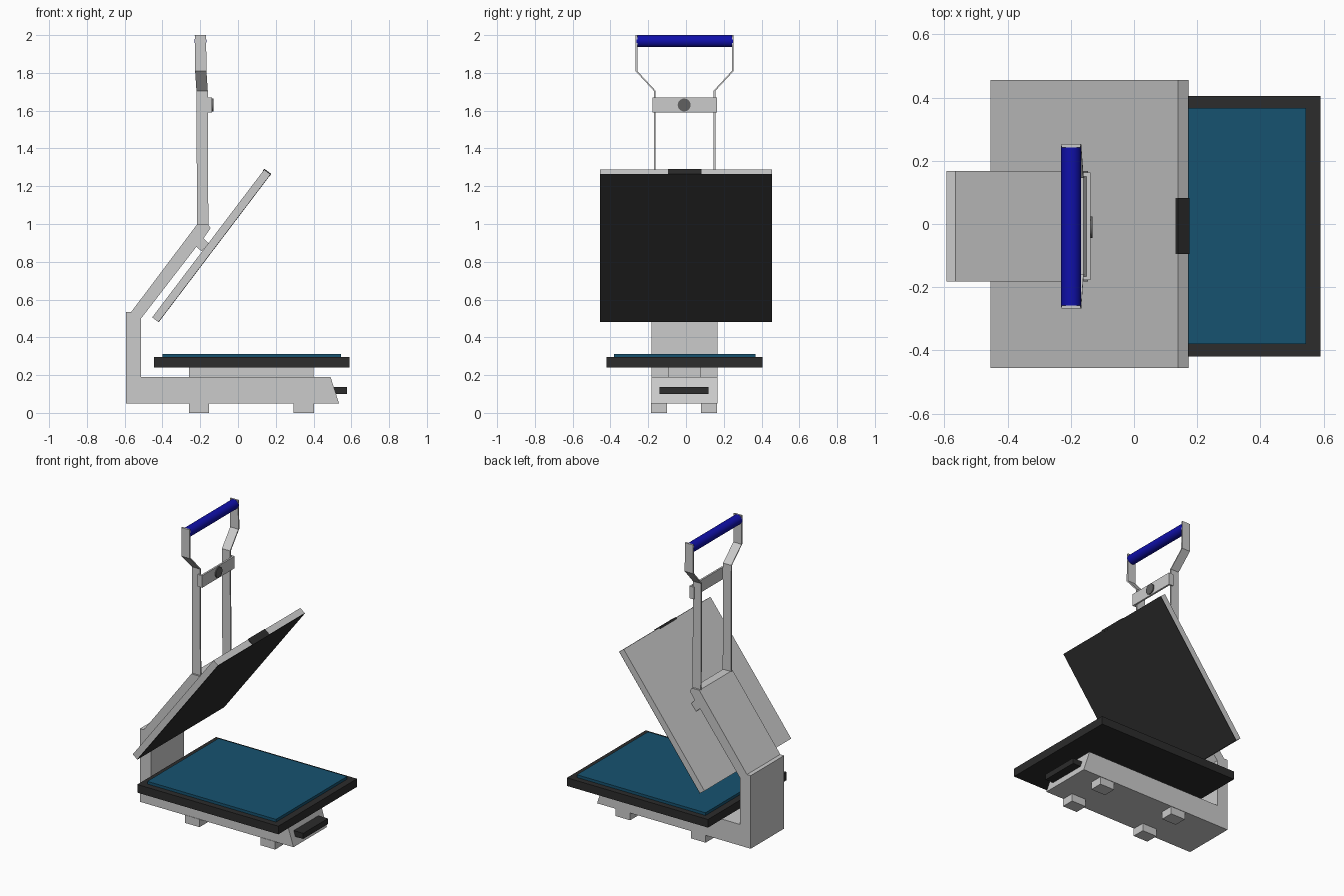
import bpy, bmesh, math
from mathutils import Vector

if "Cube" in bpy.data.objects:
    bpy.data.objects.remove(bpy.data.objects["Cube"])


def material(name, rgb):
    m = bpy.data.materials.new(name)
    m.diffuse_color = (*rgb, 1)
    m.use_nodes = True
    m.node_tree.nodes["Principled BSDF"].inputs["Base Color"].default_value = m.diffuse_color
    return m


BLACK = material("black", (0.025, 0.025, 0.025))
TEAL = material("teal", (0.008, 0.085, 0.16))
NAVY = material("navy", (0.005, 0.005, 0.4))


def finish(name, bm, mat=None):
    bmesh.ops.recalc_face_normals(bm, faces=bm.faces)
    me = bpy.data.meshes.new(name)
    bm.to_mesh(me)
    bm.free()
    ob = bpy.data.objects.new(name, me)
    bpy.context.collection.objects.link(ob)
    if mat:
        me.materials.append(mat)
    return ob


def extrude_xz(name, pts, y0, y1, mat=None):
    """Side profile in x/z pulled from y0 to y1."""
    bm = bmesh.new()
    face = bm.faces.new([bm.verts.new((x, y0, z)) for x, z in pts])
    new = bmesh.ops.extrude_face_region(bm, geom=[face])["geom"]
    verts = [v for v in new if isinstance(v, bmesh.types.BMVert)]
    bmesh.ops.translate(bm, verts=verts, vec=(0, y1 - y0, 0))
    return finish(name, bm, mat)


def box(name, x0, x1, y0, y1, z0, z1, mat=None):
    return extrude_xz(name, [(x0, z0), (x1, z0), (x1, z1), (x0, z1)], y0, y1, mat)


def cylinder(name, centre, radius, length, axis, sides, mat=None):
    bpy.ops.mesh.primitive_cylinder_add(vertices=sides, radius=radius, depth=length, location=centre)
    ob = bpy.context.object
    ob.name = name
    ob.rotation_euler = (math.pi / 2, 0, 0) if axis == "y" else (0, math.pi / 2, 0)
    if mat:
        ob.data.materials.append(mat)
    bpy.ops.object.shade_smooth_by_angle(angle=math.radians(40))
    return ob


# C-shaped frame: base, rear column, sloping arm with its hinge lug
extrude_xz("frame", [
    (-0.593, 0.05), (0.535, 0.05), (0.49, 0.19), (-0.513, 0.19), (-0.513, 0.50),
    (-0.22, 0.88), (-0.193, 0.855), (-0.155, 0.897), (-0.182, 0.925),
    (-0.145, 0.978), (-0.16, 1.0), (-0.215, 1.0), (-0.565, 0.535), (-0.593, 0.535),
], -0.182, 0.168)

# feet
for x in (-0.26, 0.295):
    for y in (-0.185, 0.08):
        box("foot", x, x + 0.107, y, y + 0.085, 0, 0.052)

# lower table and its support
box("table_support", -0.26, 0.40, -0.095, 0.08, 0.188, 0.242)
box("lower_table", -0.445, 0.59, -0.42, 0.405, 0.241, 0.295, BLACK)
box("table_pad", -0.40, 0.545, -0.38, 0.367, 0.29, 0.313, TEAL)
box("drawer_pull", 0.50, 0.577, -0.14, 0.118, 0.10, 0.137, BLACK)

# tilted upper platen, drawn along its slope
start = Vector((-0.42, 0.48))
along = (Vector((0.173, 1.262)) - start)
length = along.length
along.normalize()
normal = Vector((-along.y, along.x))


def sloped(name, u0, u1, n0, n1, y0, y1, mat=None):
    pts = [start + along * u + normal * n for u, n in ((u0, n0), (u1, n0), (u1, n1), (u0, n1))]
    return extrude_xz(name, [tuple(p) for p in pts], y0, y1, mat)


sloped("upper_platen", 0, length, 0.003, 0.043, -0.455, 0.455)
sloped("platen_heating_face", 0, length, 0, 0.003, -0.455, 0.455, BLACK)
sloped("platen_front_tab", length - 0.01, length + 0.004, -0.001, 0.045, -0.095, 0.082, BLACK)

# two bent lever straps: half spread, height, centre x
MID = -0.0075
path = [(0.163, 0.99, -0.187), (0.163, 1.705, -0.19), (0.26, 1.81, -0.197), (0.26, 2.0, -0.199)]
for side, label in ((-1, "left"), (1, "right")):
    bm = bmesh.new()
    rings = []
    for half, z, x in path:
        rings.append([bm.verts.new((x + dx, MID + side * (half - t), z))
                      for dx, t in ((-0.03, 0), (0.03, 0), (0.03, 0.01), (-0.03, 0.01))])
    for a, b in zip(rings, rings[1:]):
        for i in range(4):
            j = (i + 1) % 4
            bm.faces.new((a[i], a[j], b[j], b[i]))
    bm.faces.new(rings[0])
    bm.faces.new(rings[-1])
    finish("lever_strap_" + label, bm)

# channel-shaped crossbar with its round knob
box("crossbar", -0.15, -0.138, -0.178, 0.163, 1.59, 1.67)
for y in (-0.178, 0.151):
    box("crossbar_flange", -0.172, -0.145, y, y + 0.012, 1.59, 1.67)
cylinder("crossbar_knob", (-0.137, -0.01, 1.63), 0.034, 0.012, "x", 32, BLACK).data.materials[0] = material("dark_grey", (0.12, 0.12, 0.12))

# grip between the straps
cylinder("handle_grip", (-0.199, MID, 1.968), 0.032, 0.51, "y", 32, NAVY)
